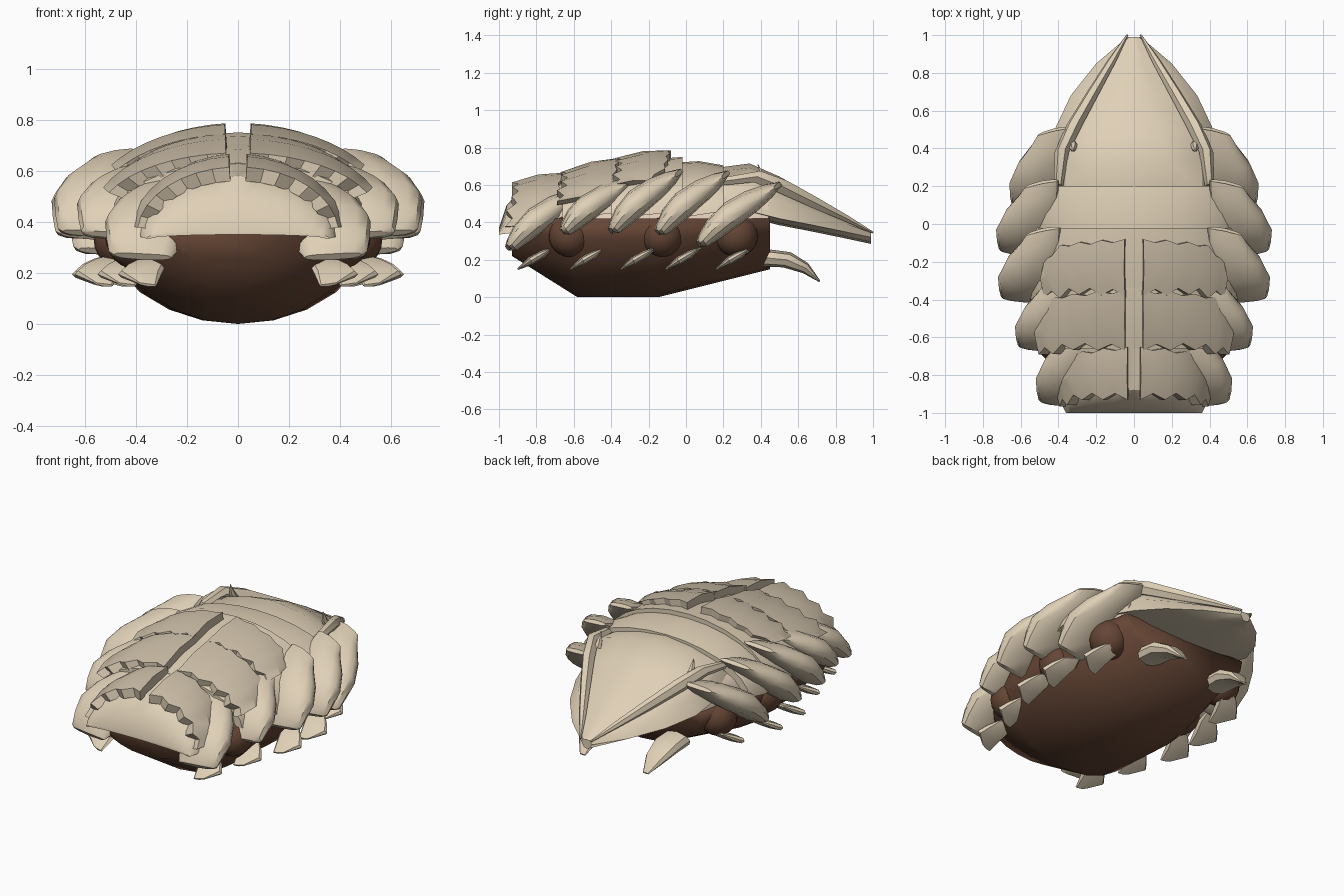
import bpy, bmesh, math
from math import sin, cos, pi, radians
from mathutils import Vector

cube = bpy.data.objects.get("Cube")
if cube:
    bpy.data.objects.remove(cube, do_unlink=True)


def material(name, rgb):
    m = bpy.data.materials.new(name)
    m.use_nodes = True
    m.diffuse_color = (*rgb, 1)
    m.node_tree.nodes["Principled BSDF"].inputs["Base Color"].default_value = (*rgb, 1)
    return m


SHELL = material("bone shell", (0.74, 0.63, 0.47))
PLATE = material("dull bone plate", (0.60, 0.51, 0.385))
BODY = material("brown hide", (0.13, 0.06, 0.035))
FLESH = material("pale flesh", (0.78, 0.62, 0.50))


def loft(name, rings, mat, mirror=False, angle=35):
    """Skin closed rings of points, cap both ends."""
    bm = bmesh.new()
    loops = [[bm.verts.new(p) for p in r] for r in rings]
    n = len(loops[0])
    for a, b in zip(loops, loops[1:]):
        for i in range(n):
            j = (i + 1) % n
            bm.faces.new((a[i], a[j], b[j], b[i]))
    bm.faces.new(loops[0])
    bm.faces.new(loops[-1][::-1])
    bmesh.ops.recalc_face_normals(bm, faces=bm.faces)
    me = bpy.data.meshes.new(name)
    bm.to_mesh(me)
    bm.free()
    ob = bpy.data.objects.new(name, me)
    bpy.context.collection.objects.link(ob)
    return finish(ob, mat, mirror, angle)


def finish(ob, mat, mirror, angle=35):
    ob.data.materials.append(mat)
    bpy.ops.object.select_all(action='DESELECT')
    ob.select_set(True)
    bpy.context.view_layer.objects.active = ob
    bpy.ops.object.shade_smooth_by_angle(angle=radians(angle))
    if mirror:
        ob.modifiers.new("mirror", 'MIRROR').use_mirror_merge = False
    return ob


def arch_point(a, y, hw, top, side, lean, lift=0.0):
    return Vector(((hw + lift) * sin(a), y - lean * (1 - cos(a)),
                   side + (top + lift - side) * cos(a)))


def arch(y, hw, top, side, thick=0.05, steps=14):
    """Closed arch section: outer curve, then the inner curve back."""
    angles = [-pi / 2 + pi * i / steps for i in range(steps + 1)]
    outer = [arch_point(a, y, hw, top, side, 0) for a in angles]
    inner = [arch_point(a, y, hw, top, side, 0, -thick) for a in reversed(angles)]
    return outer + inner


# Belly hull: half-ellipse sections, softly shaded round the ends
hull = []
for y, hw, low in ((-0.93, 0.34, 0.22), (-0.58, 0.50, 0.0), (-0.15, 0.54, 0.0), (0.45, 0.43, 0.15)):
    arc = [pi * i / 12 for i in range(13)]
    hull.append([(hw * cos(a), y, 0.42 - (0.42 - low) * sin(a)) for a in arc])
loft("belly", hull, BODY, angle=100)

# Soft flesh under the shell
flesh = []
for y, hw, top in ((-0.90, 0.34, 0.50), (-0.58, 0.48, 0.57), (-0.1, 0.52, 0.64), (0.44, 0.42, 0.60)):
    flesh.append([(hw * cos(pi * i / 12), y, 0.40 + (top - 0.40) * sin(pi * i / 12) ** 0.6) for i in range(13)])
loft("flesh", flesh, FLESH)

# Leg sockets
for i, (x, y) in enumerate(((0.40, -0.62), (0.45, -0.13), (0.41, 0.27))):
    bpy.ops.mesh.primitive_uv_sphere_add(segments=20, ring_count=12, radius=0.115, location=(0, 0, 0))
    ob = bpy.context.object
    ob.name = f"leg_socket_{i + 1}"
    for v in ob.data.vertices:
        v.co += Vector((x, y, 0.33))
    finish(ob, BODY, True)

# Front shell, dropping steeply to a flat lip
loft("front_shell", [arch(-1.0, 0.36, 0.37, 0.335, 0.02),
                     arch(-0.96, 0.38, 0.49, 0.34),
                     arch(-0.88, 0.39, 0.58, 0.35),
                     arch(-0.56, 0.43, 0.65, 0.42)], SHELL)

# Overlapping back bands
BANDS = ((-0.66, -0.30, 0.52, 0.63, 0.71), (-0.40, -0.02, 0.58, 0.69, 0.75),
         (-0.06, 0.20, 0.60, 0.72, 0.705))
for i, (y0, y1, hw, z0, z1) in enumerate(BANDS):
    ym, zm = (y0 + y1) / 2, (z0 + z1) / 2 + 0.015
    loft(f"back_band_{i + 1}", [arch(y0, hw - 0.03, z0, 0.42),
                                arch(ym, hw, zm, 0.44),
                                arch(y1, hw - 0.02, z1, 0.46)], SHELL)

# Thick armour plates with ragged edges, paired over the back
RAGGED = (0.0, 0.035, 0.005, 0.045, 0.015, 0.05, 0.0, 0.03, -0.01)
ARMOUR = ((-0.93, -0.65, 0.38, 0.60, 0.655, 0.35, 0.06, 84),
          (-0.67, -0.35, 0.53, 0.655, 0.735, 0.42, 0.06, 68),
          (-0.38, -0.08, 0.56, 0.73, 0.775, 0.42, 0.06, 56))
for i, (y0, y1, hw, z0, z1, side, lean, reach) in enumerate(ARMOUR):
    rings = []
    for k, jag in enumerate(RAGGED):
        f = k / (len(RAGGED) - 1)
        a = radians(5 + (reach - 5) * f)
        narrow = 0.09 * max(0, f - 0.7) / 0.3
        ya, yb = y0 + jag + narrow * 0.3, y1 - jag * 0.5 - narrow
        ym = (ya + yb) / 2
        out = [arch_point(a, ya, hw, z0, side, lean, 0.015),
               arch_point(a, ym, hw + 0.01, (z0 + z1) / 2, side, lean, 0.03),
               arch_point(a, yb, hw, z1, side, lean, 0.012)]
        under = [arch_point(a, yb, hw, z1, side, lean, -0.05),
                 arch_point(a, ya, hw, z0, side, lean, -0.04)]
        rings.append(out + under)
    loft(f"armour_plate_{i + 1}", rings, PLATE, True, 25)


def leaf(name, stations, lean, power=0.6, sides=12):
    """Leaf along stations (x_in, x_out, y, z, half thickness, slide).

    It is thin across the lean; slide pushes the outer edge down along it."""
    along = Vector((0, cos(lean), sin(lean)))
    across = Vector((0, -sin(lean), cos(lean)))
    rings = []
    for xi, xo, y, z, t, slide in stations:
        ring = []
        for k in range(sides):
            a = 2 * pi * k / sides
            c = math.copysign(abs(cos(a)) ** power, cos(a))
            u = (c + 1) / 2
            ring.append(Vector((xi + (xo - xi) * u, y, z)) + across * (sin(a) * t) - along * (slide * u ** 2))
        rings.append(ring)
    return loft(name, rings, SHELL, True)


# Side plates: leaning leaves, (outer x, tip y, tip z, top y, top z)
SIDES = ((0.52, -0.96, 0.26, -0.54, 0.58), (0.63, -0.67, 0.345, -0.28, 0.63),
         (0.72, -0.41, 0.35, -0.02, 0.68), (0.73, -0.16, 0.34, 0.23, 0.67),
         (0.66, 0.06, 0.28, 0.51, 0.61))
# (fraction along, inner inset, outer inset, half thickness, bow, slide)
FORM = ((0.0, 0.33, 0.15, 0.012, 0.0, 0.05), (0.12, 0.33, 0.11, 0.04, 0.008, 0.06),
        (0.3, 0.33, 0.045, 0.062, 0.018, 0.06), (0.55, 0.32, 0.0, 0.072, 0.025, 0.04),
        (0.78, 0.31, 0.005, 0.06, 0.015, 0.015), (0.93, 0.28, 0.015, 0.04, 0.0, 0.0),
        (1.0, 0.26, 0.035, 0.015, 0.0, -0.02))
for i, (X, y0, z0, y1, z1) in enumerate(SIDES):
    lean = math.atan2(z1 - z0, y1 - y0)
    leaf(f"side_plate_{i + 1}",
         [(X - ins, X - out, y1 + (y0 - y1) * f - bow * sin(lean), z1 + (z0 - z1) * f + bow * cos(lean), t, slide)
          for f, ins, out, t, bow, slide in FORM], lean)

# Small feet: thin slanted blades
for i, (X, y) in enumerate(((0.47, -0.90), (0.55, -0.62), (0.64, -0.35), (0.65, -0.11), (0.57, 0.16))):
    leaf(f"foot_{i + 1}",
         [(X - 0.15, X - 0.08, y, 0.15, 0.006, -0.02), (X - 0.17, X, y + 0.07, 0.195, 0.022, 0.0),
          (X - 0.19, X - 0.03, y + 0.14, 0.235, 0.02, 0.03), (X - 0.18, X - 0.08, y + 0.19, 0.265, 0.006, 0.03)],
         0.5, sides=8, power=0.5)

# Rear prongs curving down
leaf("rear_prong",
     [(0.17, 0.33, 0.43, 0.21, 0.05, 0), (0.16, 0.33, 0.54, 0.20, 0.045, 0),
      (0.17, 0.30, 0.64, 0.155, 0.03, 0), (0.20, 0.24, 0.715, 0.085, 0.005, 0)], -0.45, sides=8)

# Pointed tail shell: flat centre panel, sloping flanks, closed underneath
tail = []
for y, panel, hw, top, edge, low in ((0.15, 0.36, 0.42, 0.69, 0.62, 0.50), (0.34, 0.36, 0.44, 0.715, 0.64, 0.46),
                                     (0.50, 0.30, 0.42, 0.645, 0.58, 0.42), (0.68, 0.21, 0.335, 0.545, 0.49, 0.385),
                                     (0.85, 0.10, 0.20, 0.435, 0.41, 0.35), (0.99, 0.015, 0.035, 0.345, 0.34, 0.32)):
    half = [(hw, low), (hw * 0.55 + panel * 0.45, (edge + low) / 2 + 0.015), (panel, edge),
            (panel * 0.5, top - (top - edge) * 0.3)]
    under = [(-hw * 0.6, low - 0.025), (0, low - 0.035), (hw * 0.6, low - 0.025)]
    section = half + [(0, top)] + [(-x, z) for x, z in half[::-1]] + under
    tail.append([(x, y, z) for x, z in section])
loft("tail_shell", tail, SHELL)

# Raised blades bordering the tail panel
leaf("tail_blade",
     [(0.375, 0.425, 0.20, 0.62, 0.03, 0), (0.345, 0.42, 0.38, 0.645, 0.04, 0),
      (0.275, 0.36, 0.52, 0.59, 0.045, 0), (0.185, 0.255, 0.69, 0.505, 0.035, 0),
      (0.095, 0.145, 0.86, 0.42, 0.02, 0), (0.03, 0.042, 1.0, 0.345, 0.006, 0)],
     -0.5, power=1.0, sides=6)

# Small thorns on the tail panel
leaf("tail_thorn", [(0.30, 0.345, 0.42, 0.62, 0.022, 0), (0.305, 0.34, 0.40, 0.655, 0.018, 0),
                    (0.322, 0.326, 0.385, 0.71, 0.002, 0)], 1.9, power=1.0, sides=6)
